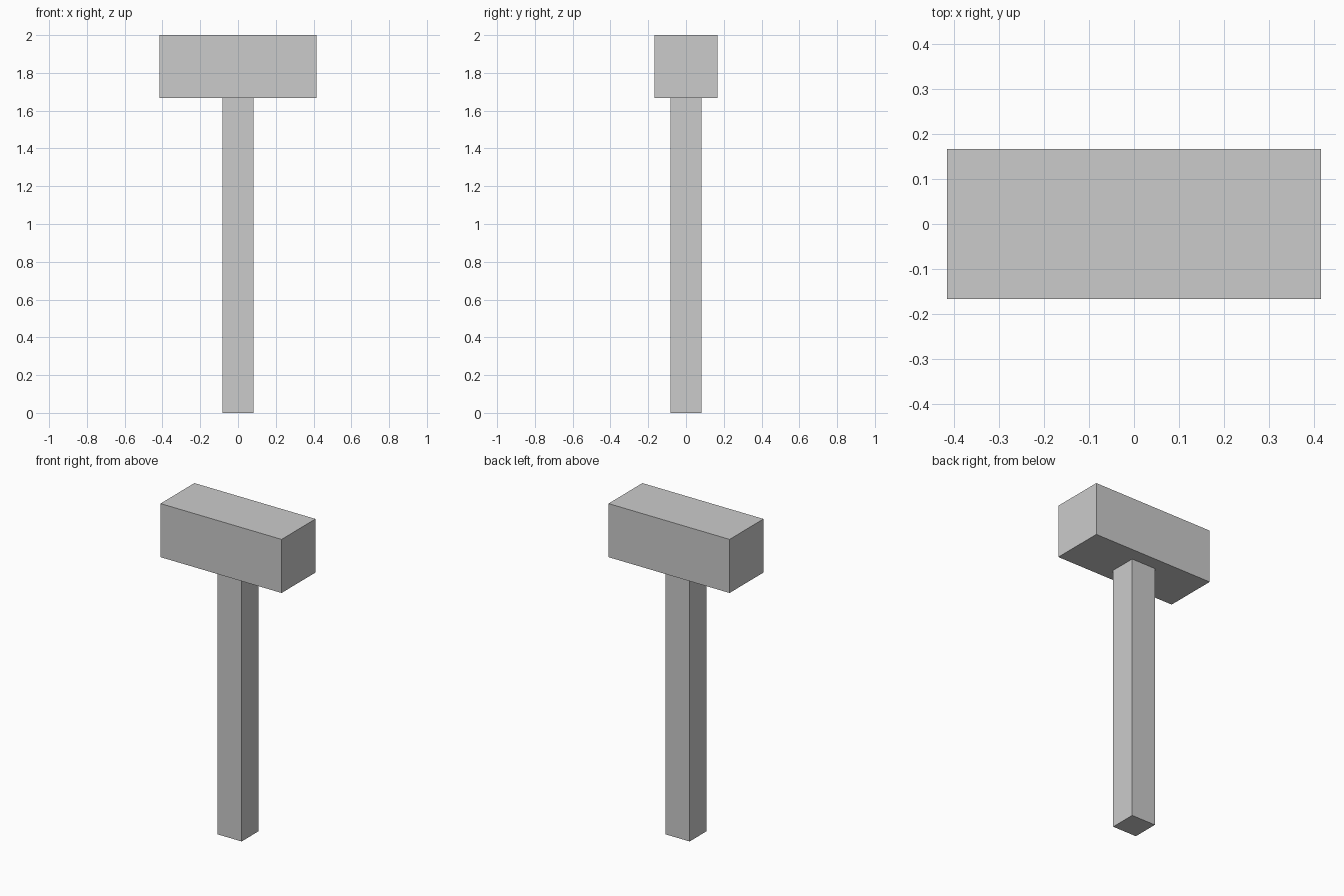
import bpy

if "Cube" in bpy.data.objects:
    bpy.data.objects.remove(bpy.data.objects["Cube"])

U = 2 / 12  # the model is twelve square modules tall


def box(name, size, z_bottom):
    """Box centred on x and y, with its base at z_bottom."""
    bpy.ops.mesh.primitive_cube_add(size=1, location=(0, 0, z_bottom + size[2] / 2))
    obj = bpy.context.object
    obj.name = name
    obj.scale = size
    bpy.ops.object.transform_apply(location=False, rotation=False, scale=True)
    return obj


# Square handle standing on the ground
box("handle", (U, U, 10 * U), 0)

# Block head resting on the handle
box("hammer_head", (5 * U, 2 * U, 2 * U), 10 * U)
